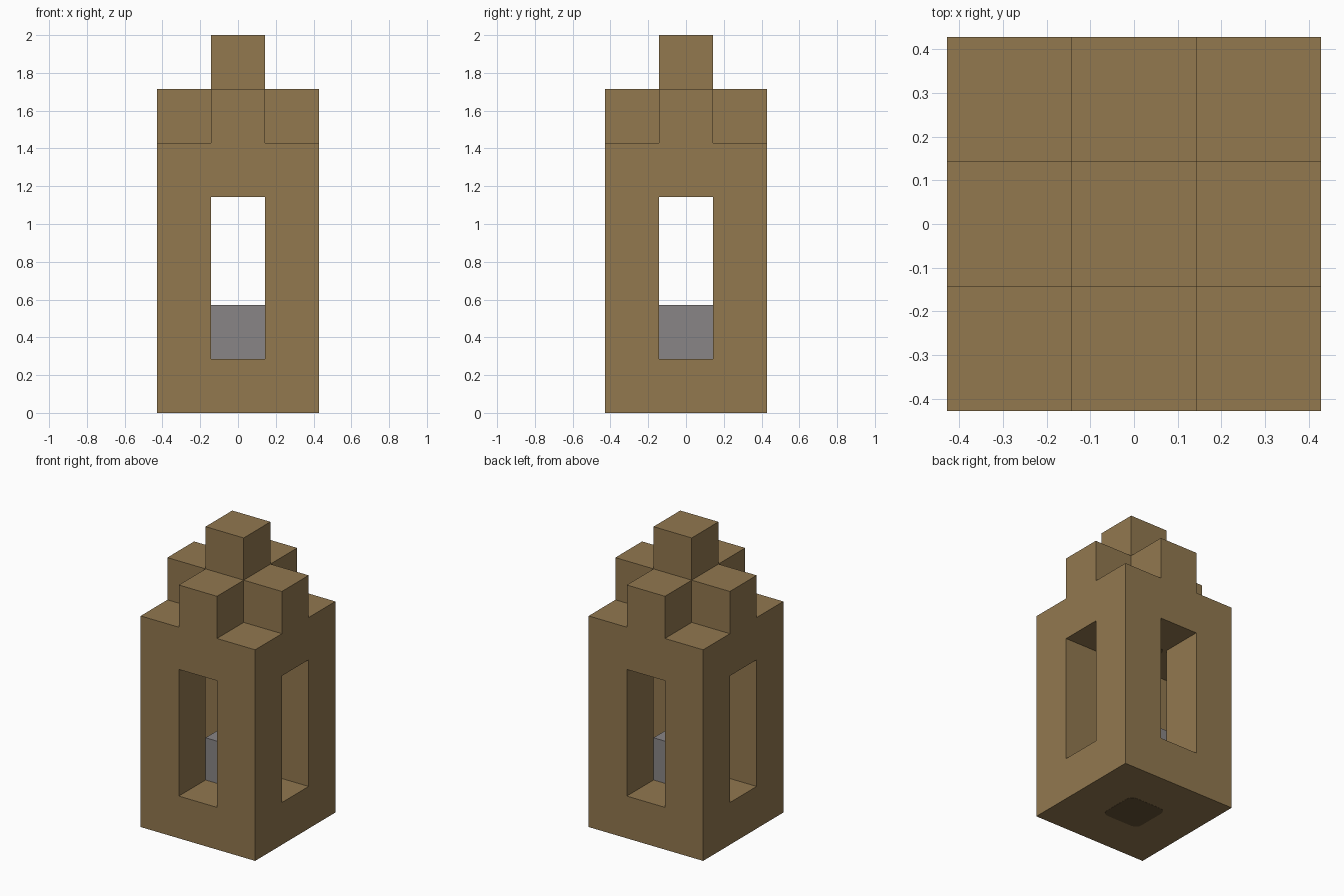
import bpy, bmesh
from mathutils import Matrix, Vector

cube = bpy.data.objects.get("Cube")
if cube:
    bpy.data.objects.remove(cube)

U = 2 / 7  # one block


def material(name, rgb):
    m = bpy.data.materials.new(name)
    m.use_nodes = True
    m.diffuse_color = (*rgb, 1)
    m.node_tree.nodes["Principled BSDF"].inputs["Base Color"].default_value = (*rgb, 1)
    return m


BROWN = material("brown", (0.287, 0.188, 0.078))
GREY = material("grey", (0.25, 0.235, 0.238))
DARK = material("dark brown", (0.135, 0.087, 0.037))


def add_box(bm, low, high):
    """Box between two corners, measured in blocks."""
    low, high = Vector(low) * U, Vector(high) * U
    place = Matrix.Translation((low + high) / 2) @ Matrix.Diagonal((*(high - low), 1))
    bmesh.ops.create_cube(bm, size=1, matrix=place)


def finish(name, bm, mat):
    mesh = bpy.data.meshes.new(name)
    bm.to_mesh(mesh)
    bm.free()
    mesh.materials.append(mat)
    obj = bpy.data.objects.new(name, mesh)
    bpy.context.collection.objects.link(obj)
    return obj


def boxes(name, mat, *spans):
    bm = bmesh.new()
    for low, high in spans:
        add_box(bm, low, high)
    return finish(name, bm, mat)


# Tower block
tower = boxes("tower", BROWN, ((-1.5, -1.5, 0), (1.5, 1.5, 7)))

# Cutters: a window through each axis, corner notches, and the ring around the spire
h = 0.5
cutters = [
    boxes("window_cutter_side", BROWN, ((-2, -h, 1), (2, h, 4))),
    boxes("window_cutter_front", BROWN, ((-h, -2, 1), (h, 2, 4))),
]
notches = []
for sx in (-1, 1):
    for sy in (-1, 1):
        xs, ys = sorted((sx * h, sx * 2)), sorted((sy * h, sy * 2))
        notches.append(((xs[0], ys[0], 5), (xs[1], ys[1], 8)))
cutters.append(boxes("corner_cutter", BROWN, *notches))
cutters += [boxes("spire_cutter_" + side, BROWN, span) for side, span in {
    "left": ((h, -2, 6), (2, 2, 8)),
    "right": ((-2, -2, 6), (-h, 2, 8)),
    "front": ((-2, -2, 6), (2, -h, 8)),
    "back": ((-2, h, 6), (2, 2, 8)),
}.items()]

for c in cutters:
    c.hide_render = True
    mod = tower.modifiers.new(c.name, "BOOLEAN")
    mod.operation, mod.solver, mod.object = "DIFFERENCE", "EXACT", c

# Bake the cuts and drop the cutters
bpy.context.view_layer.update()
result = bpy.data.meshes.new_from_object(
    tower.evaluated_get(bpy.context.evaluated_depsgraph_get()))
tower.modifiers.clear()
tower.data = result
for c in cutters:
    bpy.data.objects.remove(c)
bm = bmesh.new()
bm.from_mesh(result)
bmesh.ops.remove_doubles(bm, verts=bm.verts, dist=0.0005)
bmesh.ops.dissolve_limit(bm, angle_limit=0.01, verts=bm.verts, edges=bm.edges)
for f in bm.faces:
    f.material_index = 0
bm.to_mesh(result)
bm.free()
result.materials.clear()
result.materials.append(BROWN)

# Stone block standing inside
boxes("inner_stone", GREY, ((-h, -h, 1), (h, h, 2)))


# Dark rounded patches under the floor and the ceiling
def patch(name, z):
    bm = bmesh.new()
    add_box(bm, (-0.49, -0.49, 0), (0.49, 0.49, 0.007))
    upright = [e for e in bm.edges
               if abs(e.verts[0].co.z - e.verts[1].co.z) > 0.001]
    bmesh.ops.bevel(bm, geom=upright, offset=0.045, segments=4,
                    profile=0.5, affect="EDGES")
    bmesh.ops.translate(bm, vec=(0, 0, z), verts=bm.verts)
    finish(name, bm, DARK)


patch("floor_patch", -0.001)
patch("ceiling_patch", 4 * U - 0.001)
